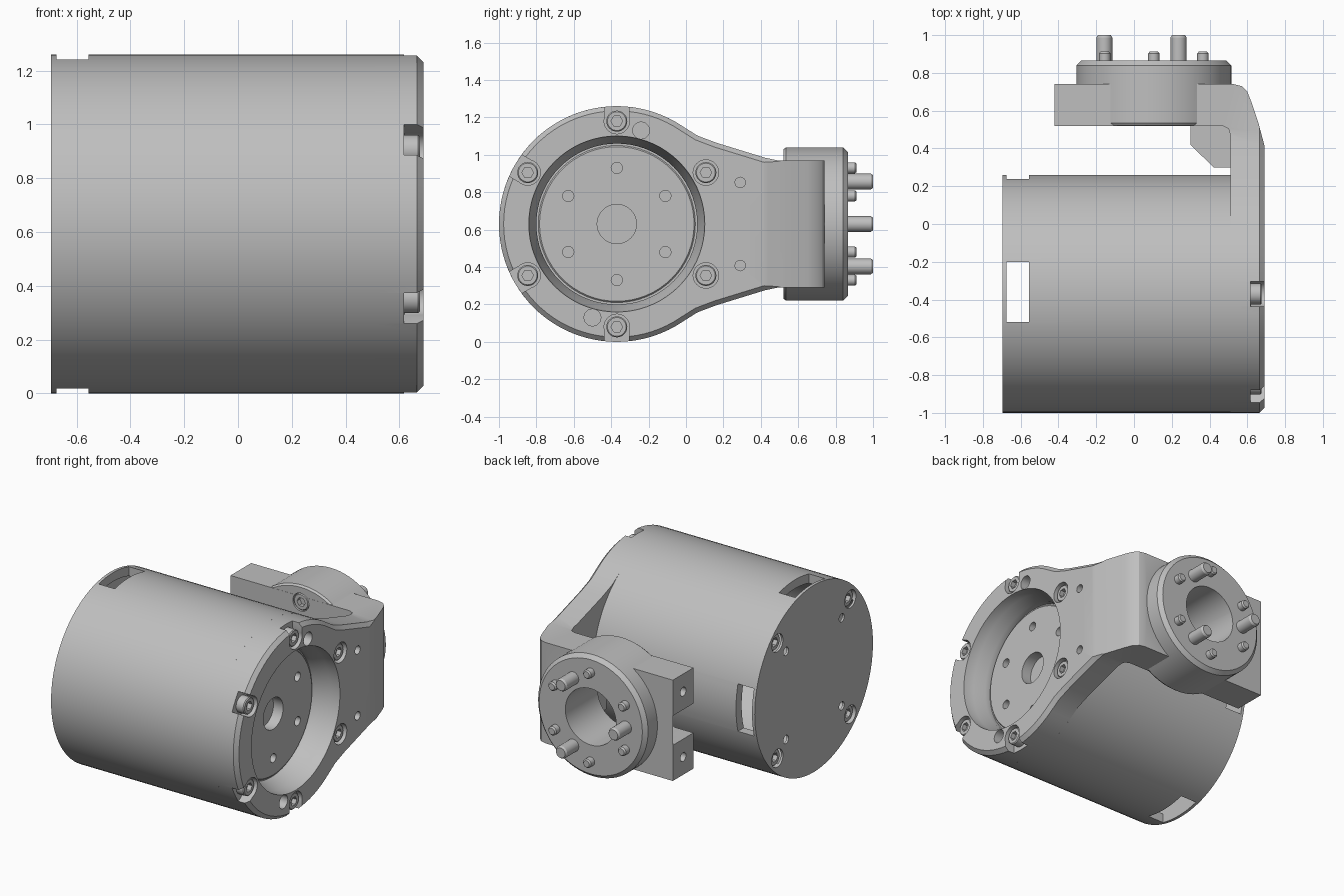
import bpy, bmesh
from math import sin, cos, pi, radians
from mathutils import Matrix

if "Cube" in bpy.data.objects:
    bpy.data.objects.remove(bpy.data.objects["Cube"], do_unlink=True)

MY, MZ, MR = -0.37, 0.63, 0.63      # motor axis and radius
FX = 0.105                          # flange axis

metal = bpy.data.materials.new("grey metal")
metal.use_nodes = True
GREY = (0.52, 0.52, 0.52, 1)
metal.diffuse_color = GREY
metal.node_tree.nodes["Principled BSDF"].inputs["Base Color"].default_value = GREY


def finish(name, bm):
    bmesh.ops.recalc_face_normals(bm, faces=bm.faces)
    me = bpy.data.meshes.new(name)
    bm.to_mesh(me)
    bm.free()
    me.materials.append(metal)
    ob = bpy.data.objects.new(name, me)
    bpy.context.collection.objects.link(ob)
    return ob


def place(axis, pos, u, v):
    return {"x": (pos, u, v), "y": (u, pos, v), "z": (u, v, pos)}[axis]


def skin(name, loops):
    """Closed solid through a series of point loops."""
    bm = bmesh.new()
    rings = [[bm.verts.new(p) for p in loop] for loop in loops]
    n = len(rings[0])
    for a, b in zip(rings, rings[1:]):
        for i in range(n):
            j = (i + 1) % n
            bm.faces.new((a[i], a[j], b[j], b[i]))
    bm.faces.new(rings[0])
    bm.faces.new(rings[-1])
    return finish(name, bm)


def lathe(name, axis, centre, profile, seg=32):
    """Turned solid: profile is (position along axis, radius)."""
    u, v = centre
    return skin(name, [[place(axis, p, u + r * cos(2 * pi * i / seg), v + r * sin(2 * pi * i / seg))
                        for i in range(seg)] for p, r in profile])


def rod(name, axis, centre, start, end, r, seg=32):
    return lathe(name, axis, centre, [(start, r), (end, r)], seg)


def prism(name, axis, pts, start, end):
    return skin(name, [[place(axis, p, u, v) for u, v in pts] for p in (start, end)])


def box(name, lo, hi):
    pts = [(lo[0], lo[1]), (hi[0], lo[1]), (hi[0], hi[1]), (lo[0], hi[1])]
    return prism(name, "z", pts, lo[2], hi[2])


def boolean(ob, cutters, operation="DIFFERENCE"):
    for c in cutters:
        m = ob.modifiers.new("cut", "BOOLEAN")
        m.operation, m.object, m.solver = operation, c, "EXACT"
    dg = bpy.context.evaluated_depsgraph_get()
    me = bpy.data.meshes.new_from_object(ob.evaluated_get(dg))
    ob.modifiers.clear()
    ob.data = me
    for c in cutters:
        bpy.data.objects.remove(c, do_unlink=True)


def ring(centre, r, n, first=0.0):
    return [(centre[0] + r * cos(first + 2 * pi * i / n),
             centre[1] + r * sin(first + 2 * pi * i / n)) for i in range(n)]


motor, flange = (MY, MZ), (FX, MZ)

# Motor housing: hollow drum with windows, rear screw holes and output face
housing = rod("motor_housing", "x", motor, -0.695, 0.51, MR, 96)
cuts = [rod("c", "x", motor, -0.68, 0.4, 0.57, 64),
        box("c", (-0.675, -0.52, -0.1), (-0.555, -0.2, 1.4)),
        box("c", (-0.675, 0.1, 0.47), (-0.555, 0.4, 0.79)),
        rod("c", "x", motor, 0.45, 0.6, 0.4, 64)]
cuts += [rod("c", "x", p, -0.8, -0.65, 0.06) for p in ring(motor, 0.55, 4, pi / 4)]
cuts += [rod("c", "x", p, -0.8, -0.65, 0.028, 16) for p in ring(motor, 0.42, 4, pi / 4)]
boolean(housing, cuts)

# Output disc with shaft hole and threaded holes
disc = lathe("output_disc", "x", motor, [(0.43, 0.42), (0.515, 0.42), (0.522, 0.413)], 64)
boolean(disc, [rod("c", "x", motor, 0.44, 0.7, 0.105, 48)] +
        [rod("c", "x", p, 0.46, 0.7, 0.03, 16) for p in ring(motor, 0.3, 6, pi / 6)])

# Bracket: side outline, with a chamfered outer edge, crossed with the bent plan
half = [(0.8, 0.34), (0.49, 0.34), (0.42, 0.355), (0.16, 0.435), (0.06, 0.473)]
arc = [(MY + MR * cos(radians(a)), MR * sin(radians(a))) for a in range(56, 181, 4)]
upper = half + arc
side = [(y, MZ + z) for y, z in upper] + [(y, MZ - z) for y, z in reversed(upper[:-1])]
bracket = prism("bracket", "x", side, -0.6, 0.69)
bm = bmesh.new()
bm.from_mesh(bracket.data)
rim = [e for e in bm.edges if all(v.co.x > 0.68 for v in e.verts)]
bmesh.ops.bevel(bm, geom=rim, offset=0.025, segments=1, affect="EDGES")
bm.to_mesh(bracket.data)
bm.free()
plan = [(0.7, -1.1), (0.7, 0.38), (0.684, 0.44), (0.66, 0.53), (0.62, 0.65), (0.6, 0.7),
        (0.57, 0.73), (0.53, 0.74), (-0.42, 0.74), (-0.42, 0.52), (0.47, 0.52),
        (0.5, 0.505), (0.51, 0.47), (0.51, -1.1)]
boolean(bracket, [prism("c", "z", plan, -0.2, 1.5)], "INTERSECT")

# Clamp boss with its flange
boss = lathe("c", "y", flange, [(0.521, 0.4), (0.535, 0.41), (0.84, 0.41), (0.865, 0.385)], 72)
boolean(bracket, [boss], "UNION")

# Openings in the bracket
cuts = [lathe("c", "x", motor, [(0.4, 0.43), (0.55, 0.43), (0.62, 0.462), (0.75, 0.478)], 72),
        rod("c", "y", flange, 0.3, 1.0, 0.19, 48),
        rod("c", "y", (-0.3, MZ), 0.4, 0.739, 0.1),
        box("c", (-0.6, 0.4, MZ - 0.099), (-0.3, 0.738, MZ + 0.099))]
for k in range(6):
    a = pi / 6 + k * pi / 3
    p = (MY + 0.55 * cos(a), MZ + 0.55 * sin(a))
    cuts.append(rod("c", "x", p, 0.62, 0.8, 0.068))
    if cos(a) < 0.1:            # screws next to the rim sit in open notches
        notch = box("c", (0.618, 0.56, -0.066), (0.82, 0.8, 0.066))
        notch.data.transform(Matrix.Translation((0, MY, MZ)) @ Matrix.Rotation(a, 4, "X"))
        cuts.append(notch)
for p in ((-0.24, 1.13), (-0.5, 0.13)):
    cuts.append(rod("c", "x", p, 0.6, 0.8, 0.045, 24))
for s in (-1, 1):
    cuts.append(rod("c", "x", (0.29, MZ + s * 0.222), 0.6, 0.8, 0.028, 16))
    cuts.append(rod("c", "x", (0.63, MZ + s * 0.22), -0.6, -0.3, 0.03, 16))
cuts += [rod("c", "y", p, 0.4, 0.58, 0.06) for p in ring(flange, 0.3, 6, pi / 6)[1::3]]
boolean(bracket, cuts)

# Gusset in the inner corner of the bracket
prism("gusset", "z", [(0.3, 0.53), (0.3, 0.42), (0.42, 0.3), (0.52, 0.3), (0.52, 0.53)], 0.46, 0.8)

# Socket head screws: one mesh, pointing +x, repeated
screw = lathe("plate_screw", "x", (0, 0), [(-0.002, 0.056), (0.05, 0.056), (0.056, 0.05)])
boolean(screw, [rod("c", "x", (0, 0), 0.025, 0.1, 0.031, 6)])
spots = [("plate_screw", (0.62, y, z), 0) for y, z in ring(motor, 0.55, 6, pi / 6)]
spots += [("flange_screw", (x, 0.578, z), -pi / 2) for x, z in ring(flange, 0.3, 6, pi / 6)[1::3]]
spots += [("rear_screw", (-0.62, y, z), pi) for y, z in ring(motor, 0.55, 4, pi / 4)]
for i, (name, loc, turn) in enumerate(spots):
    ob = screw if i == 0 else bpy.data.objects.new(name, screw.data)
    if i:
        bpy.context.collection.objects.link(ob)
    ob.location, ob.rotation_euler = loc, (0, 0, turn)

# Screw tips and dowel pins on the flange face
for p in ring(flange, 0.3, 6, pi / 6):
    lathe("screw_tip", "y", p, [(0.8, 0.03), (0.903, 0.03), (0.912, 0.022)], 20)
for p in ring(flange, 0.262, 3, pi / 3):
    lathe("dowel_pin", "y", p, [(0.8, 0.042), (0.988, 0.042), (1.0, 0.034)], 24)

# Smooth the round surfaces and keep edges sharp
bpy.ops.object.select_all(action="DESELECT")
for ob in bpy.context.collection.objects:
    if ob.type == "MESH" and ob.data.materials and ob.data.materials[0] == metal:
        ob.select_set(True)
        bpy.context.view_layer.objects.active = ob
bpy.ops.object.shade_smooth_by_angle(angle=radians(25))
